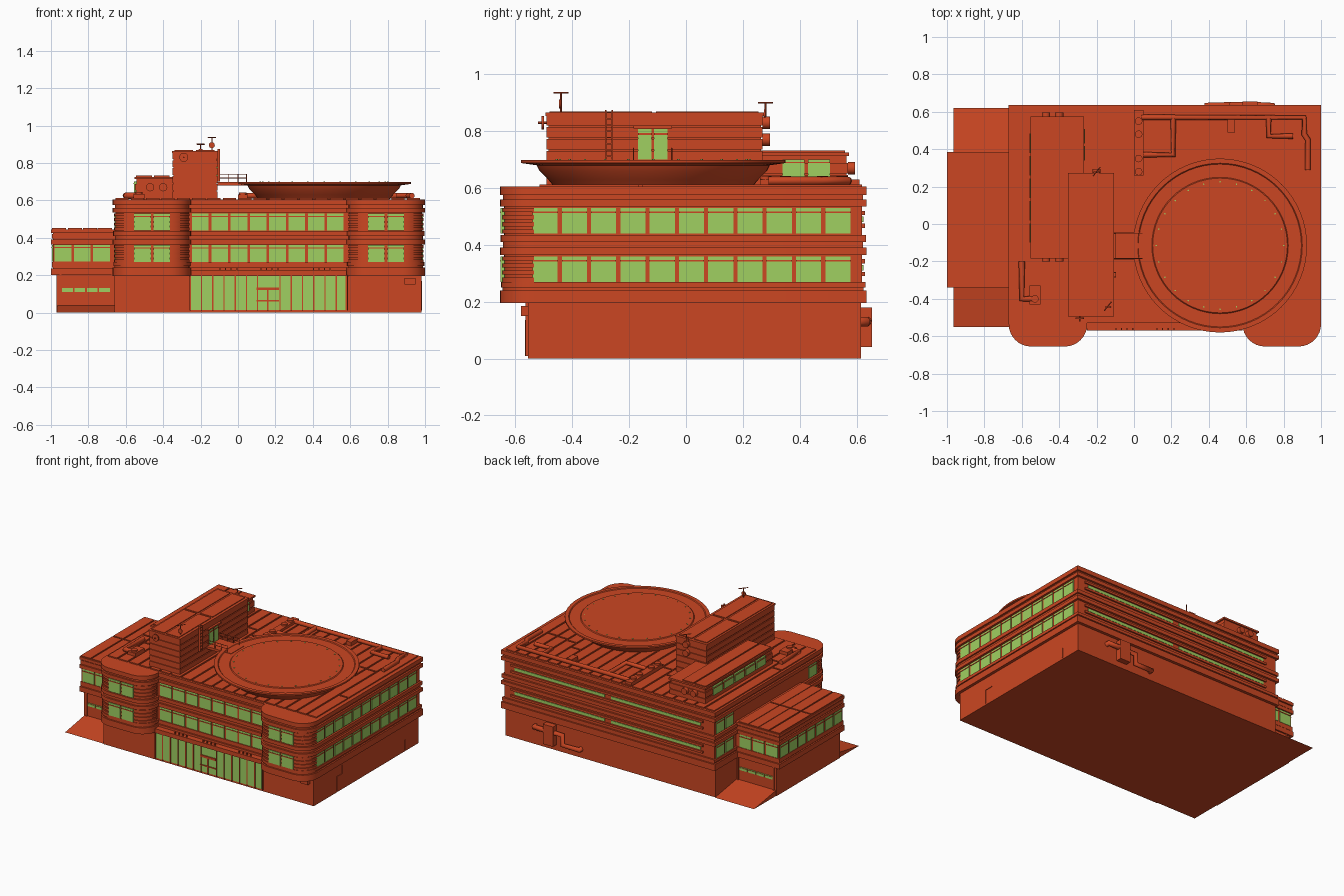
import bpy, bmesh, math, random
from mathutils import Vector

random.seed(4)
default = bpy.data.objects.get("Cube")
if default:
    bpy.data.objects.remove(default, do_unlink=True)


def material(name, colour):
    mat = bpy.data.materials.new(name)
    mat.use_nodes = True
    mat.diffuse_color = colour
    mat.node_tree.nodes["Principled BSDF"].inputs["Base Color"].default_value = colour
    return mat


RED = material("brick red", (.6, .062, .016, 1))
GREEN = material("glass green", (.35, .63, .12, 1))


def finish(name, bm, mat, smooth=False):
    bmesh.ops.recalc_face_normals(bm, faces=bm.faces)
    mesh = bpy.data.meshes.new(name)
    bm.to_mesh(mesh)
    bm.free()
    mesh.materials.append(mat)
    obj = bpy.data.objects.new(name, mesh)
    bpy.context.collection.objects.link(obj)
    if smooth:
        bpy.ops.object.select_all(action='DESELECT')
        obj.select_set(True)
        bpy.context.view_layer.objects.active = obj
        bpy.ops.object.shade_smooth_by_angle(angle=math.radians(30))
    return obj


def add_prism(bm, outline, low, high, along_x=False):
    def place(p, w):
        return bm.verts.new((w, *p) if along_x else (*p, w))
    bottom = [place(p, low) for p in outline]
    top = [place(p, high) for p in outline]
    bm.faces.new(bottom)
    bm.faces.new(top)
    for i in range(len(outline)):
        j = (i + 1) % len(outline)
        bm.faces.new((bottom[i], bottom[j], top[j], top[i]))


def boxes(name, mat, *spans):
    """Each span is x low, x high, y low, y high, z low, z high."""
    bm = bmesh.new()
    for xa, xb, ya, yb, za, zb in spans:
        add_prism(bm, [(xa, ya), (xb, ya), (xb, yb), (xa, yb)], za, zb)
    return finish(name, bm, mat)


def lathe(name, profile, location, mat=RED, steps=64, direction=(0, 0, 1)):
    bm = bmesh.new()
    verts = [bm.verts.new((r, 0, z)) for r, z in profile]
    edges = [bm.edges.new(pair) for pair in zip(verts, verts[1:])]
    bmesh.ops.spin(bm, geom=verts + edges, axis=(0, 0, 1), cent=(0, 0, 0),
                   angle=math.tau, steps=steps)
    bmesh.ops.remove_doubles(bm, verts=bm.verts, dist=.0001)
    obj = finish(name, bm, mat, smooth=True)
    obj.location = location
    obj.rotation_euler = Vector(direction).to_track_quat('Z', 'Y').to_euler()
    return obj


def drum(name, location, radius, depth, direction=(0, 0, 1), mat=RED):
    return lathe(name, [(0, 0), (radius, 0), (radius, depth), (0, depth)],
                 location, mat, 16, direction)


def pipe(name, radius, *points):
    curve = bpy.data.curves.new(name, 'CURVE')
    curve.dimensions = '3D'
    curve.bevel_depth = radius
    curve.bevel_resolution = 2
    curve.use_fill_caps = True
    spline = curve.splines.new('POLY')
    spline.points.add(len(points) - 1)
    for point, co in zip(spline.points, points):
        point.co = (*co, 1)
    curve.materials.append(RED)
    obj = bpy.data.objects.new(name, curve)
    bpy.context.collection.objects.link(obj)


def windows(name, runs_along, wall, out, start, count, low, height=.09, pitch=.103):
    """A row of panes with a transom bar, on a wall facing along out."""
    panes, bars = [], []
    for i in range(count):
        a, b = start + i * pitch, start + i * pitch + pitch * .86
        for group, depth, za, zb in ((panes, .005, low, low + height),
                                     (bars, .008, low + height * .8, low + height * .86)):
            near, far = sorted((wall - out * .01, wall + out * depth))
            span = (a, b, near, far) if runs_along == 'x' else (near, far, a, b)
            group.append((*span, za, zb))
    boxes(name + "_panes", GREEN, *panes)
    boxes(name + "_bars", RED, *bars)


# Upper storeys: banded body with two round-cornered front bays
WEST, EAST, BACK, FRONT, BAY = -.67, 1, .635, -.53, -.655
BAYS = ((WEST, -.25), (.58, EAST))
ROUND = .12
ROWS = (.27, .44)


def bay_front(west, east, inset):
    points = []
    for cx, begin in ((west + ROUND, 180), (east - ROUND, 270)):
        for k in range(9):
            a = math.radians(begin + k * 90 / 8)
            points.append((cx + (ROUND - inset) * math.cos(a),
                           BAY + ROUND + (ROUND - inset) * math.sin(a)))
    return points


def footprint(inset):
    return ([(WEST + inset, BACK - inset)] + bay_front(*BAYS[0], inset)
            + [(BAYS[0][1] - inset, FRONT + inset), (BAYS[1][0] + inset, FRONT + inset)]
            + bay_front(*BAYS[1], inset) + [(EAST - inset, BACK - inset)])


bm = bmesh.new()
levels = ((.195, 0), (.24, .01), (.25, .004), (.27, .015), (.365, 0), (.39, .012),
          (.41, .002), (.435, .015), (.535, 0), (.56, .012), (.575, 0), (.605, 0))
for (low, inset), (high, _) in zip(levels, levels[1:]):
    add_prism(bm, footprint(inset), low, high)
finish("upper_storeys", bm, RED, smooth=True)

bm = bmesh.new()
for row in ROWS:
    for k in range(4):
        for west, east in BAYS:
            add_prism(bm, bay_front(west, east, .008), row + k * .025, row + k * .025 + .015)
finish("bay_ribs", bm, RED, smooth=True)

# Window rows
for row in ROWS:
    windows("front_window", 'x', FRONT + .015, -1, -.245, 8, row)
    windows("east_window", 'y', EAST - .015, 1, -.54, 11, row)
    windows("west_back_window", 'y', WEST + .015, -1, .41, 2, row)
    windows("west_front_window", 'y', WEST + .015, -1, -.52, 1, row)
    for west, _ in BAYS:
        windows("bay_window", 'x', BAY + .008, -1, west + .115, 2, row)
    boxes("back_slit_window", GREEN, *((x, x + .7, BACK - .03, BACK - .01, row + .04, row + .06)
                                       for x in (-.55, .2)))
    boxes("back_slit_frame", RED, *((x, x + .75, BACK - .03, BACK - .005, row + z, row + z + .015)
                                    for x in (-.57, .18) for z in (.02, .065)))

# Ground floor with glazed entrance
boxes("ground_floor", RED, (-.66, .98, -.555, .615, 0, .2))
boxes("entrance_glass", GREEN, (-.25, .575, -.56, -.55, .015, .195))
boxes("entrance_mullions", RED,
      *((x - .003, x + .003, -.565, -.55, .01, .2)
        for x in [-.255 + .06 * i for i in range(15) if i not in (7,)]),
      (.1, .22, -.567, -.55, .12, .135), (.155, .163, -.567, -.55, .01, .13),
      (.1, .22, -.567, -.55, .06, .066))
boxes("entrance_canopy", RED, (-.25, .58, -.57, -.5, .195, .225))
boxes("canopy_pegs", RED, *((x + i * .03, x + i * .03 + .006, -.566, -.556, .22, .24)
                            for x in (-.1, .12, .4) for i in range(4)))
boxes("wall_lamp", RED, (.89, .95, -.58, -.55, .15, .185))
boxes("wall_seams", RED, (.975, .984, -.3, -.294, .01, .11), (.975, .984, -.3, -.235, .106, .112),
      (.975, .984, -.24, -.234, .11, .17), (.975, .984, .46, .466, .01, .08))

# Side annex over a garage passage
boxes("garage", RED, (-.97, -.65, -.33, .375, 0, .21))
windows("garage_front_window", 'x', -.33, -1, -.94, 4, .11, .022, .066)
windows("garage_back_window", 'x', .375, 1, -.94, 4, .11, .022, .066)
boxes("garage_door_frames", RED, *((x, x + .01, y, y + .01, .03, .2)
                                   for x in (-.955, -.675) for y in (-.337, .372)))
boxes("annex", RED, (-.99, -.65, -.33, .375, .2, .44), (-1, -.65, -.34, .385, .2, .235),
      (-.995, -.65, -.335, .38, .24, .27), (-1, -.65, -.34, .385, .365, .39),
      (-.995, -.65, -.335, .38, .395, .42), (-1, -.65, -.34, .385, .425, .445))
windows("annex_front_window", 'x', -.33, -1, -.98, 3, .272)
windows("annex_back_window", 'x', .375, 1, -.98, 3, .272)
windows("annex_side_window", 'y', -.99, -1, -.32, 7, .272, pitch=.1)
boxes("annex_roof_panels", RED, *((x, x + .075, a, b, .44, .452)
                                  for x in (-.995, -.91, -.83, -.75)
                                  for a, b in ((-.335, .02), (.03, .38))))
for name, near, far in (("front_ramp", -.32, -.55), ("back_ramp", .37, .62)):
    bm = bmesh.new()
    add_prism(bm, [(near, 0), (far, 0), (near, .04)], -.965, -.66, along_x=True)
    finish(name, bm, RED)

# Roof panels, split at staggered joints
strips = []
for i in range(20):
    x = WEST + .015 + i * .082
    joint = random.uniform(-.3, .4)
    strips += [(x, x + .07, FRONT + .015, joint, .6, .613),
               (x, x + .07, joint + .012, BACK - .015, .6, .613)]
boxes("roof_panels", RED, *strips)

# Penthouse with siding, and the lower plant room behind it
for name, xa, xb, ya, yb, top in (("penthouse", -.35, -.11, -.49, .27, .865),
                                  ("plant_room", -.55, -.27, -.18, .57, .725)):
    siding = [(xa + .006, xb - .006, ya + .006, yb - .006, .6, top - .01)]
    siding += [(xa, xb, ya, yb, .61 + k * .042, .61 + k * .042 + .036)
               for k in range(int((top - .61) / .042))]
    siding.append((xa - .004, xb + .004, ya - .004, yb + .004, top - .012, top))
    boxes(name, RED, *siding)
boxes("penthouse_roof_panels", RED, *((x, x + .1, a, a + .36, .86, .87)
                                      for x in (-.34, -.225) for a in (-.48, -.105)))
boxes("plant_roof_panels", RED, *((x, x + .085, -.17, .56, .72, .732) for x in (-.545, -.45)))
windows("plant_east_window", 'y', -.27, 1, .34, 2, .64, .06, .09)
windows("plant_west_window", 'y', -.55, -1, -.1, 5, .64, .06, .12)
for x in (-.47, -.4):
    drum("plant_vent", (x, -.18, .67), .022, .02, (0, -1, 0))
    drum("plant_back_vent", (x, .57, .67), .022, .025, (0, 1, 0))
for z in (.77, .83):
    drum("penthouse_vent", (-.2, .27, z), .022, .025, (0, 1, 0))

# Penthouse door, ladder, bridge and railings
windows("penthouse_door", 'y', -.11, 1, -.168, 2, .7, .108, .055)
boxes("door_frame", RED, (-.12, -.095, -.185, -.05, .81, .82))
boxes("ladder", RED, *((-.11, -.095, y, y + .005, .7, .875) for y in (-.285, -.262)),
      *((-.1, -.096, -.285, -.26, .71 + k * .022, .714 + k * .022) for k in range(8)))
boxes("bridge", RED, (-.11, .08, -.19, -.045, .68, .697))
for y in (-.185, -.05):
    for z in (.72, .74):
        pipe("railing", .002, (-.11, y, z), (.045, y, z))
    for x in (-.05, 0, .045):
        pipe("railing_post", .002, (x, y, .69), (x, y, .74))

# Round landing pad with flared support and edge lights
PAD = (.46, -.115)
lathe("landing_pad", [(0, .6), (.345, .6), (.37, .63), (.4, .66), (.41, .68), (.465, .688),
                      (.465, .699), (.44, .699), (.435, .694), (.365, .694), (.36, .699),
                      (0, .699)], (*PAD, 0))
for i in range(24):
    a = math.tau * i / 24
    drum("pad_light", (PAD[0] + .34 * math.cos(a), PAD[1] + .34 * math.sin(a), .697),
         .004, .005, mat=GREEN)

# Roof ducts, fans and small plant
pipe("back_duct", .015, (.04, .57, .625), (.91, .57, .625), (.91, .48, .625),
     (.93, .45, .625), (.93, .29, .625))
pipe("branch_duct", .015, (.21, .57, .625), (.21, .37, .625), (.05, .37, .625))
pipe("short_duct", .015, (.72, .57, .625), (.72, .47, .625), (.85, .47, .625))
pipe("west_duct", .017, (-.6, -.2, .625), (-.6, -.4, .625), (-.53, -.4, .625))
boxes("fan_housing", RED, (0, .05, .26, .61, .6, .63), (.5, .54, .49, .56, .6, .64),
      (-.56, -.5, -.43, -.33, .6, .635))
for y in (.28, .35, .48, .55):
    drum("roof_fan", (.025, y, .63), .02, .012)
drum("west_fan", (-.53, -.4, .63), .02, .015)

# Wall pipe at the back
pipe("back_wall_pipe", .018, (.39, .6, .06), (.39, .635, .06), (.52, .635, .06),
     (.52, .635, .13), (.66, .635, .13), (.74, .635, .13), (.74, .6, .13))
boxes("back_wall_box", RED, (.58, .66, .61, .655, .04, .18))

# Antennas and dishes
for x, y, top in ((-.14, -.44, .935), (-.2, .28, .9)):
    pipe("antenna_mast", .003, (x, y, .82), (x, y, top))
    pipe("antenna_arm", .003, (x - .02, y - .025, top), (x + .02, y + .025, top))
    drum("antenna_dish", (x, y, top - .04), .016, .006, (0, -1, 0))
pipe("dish_arm", .004, (-.29, -.48, .83), (-.29, -.52, .83))
drum("wall_dish", (-.29, -.5, .83), .024, .008, (0, -1, 0))
